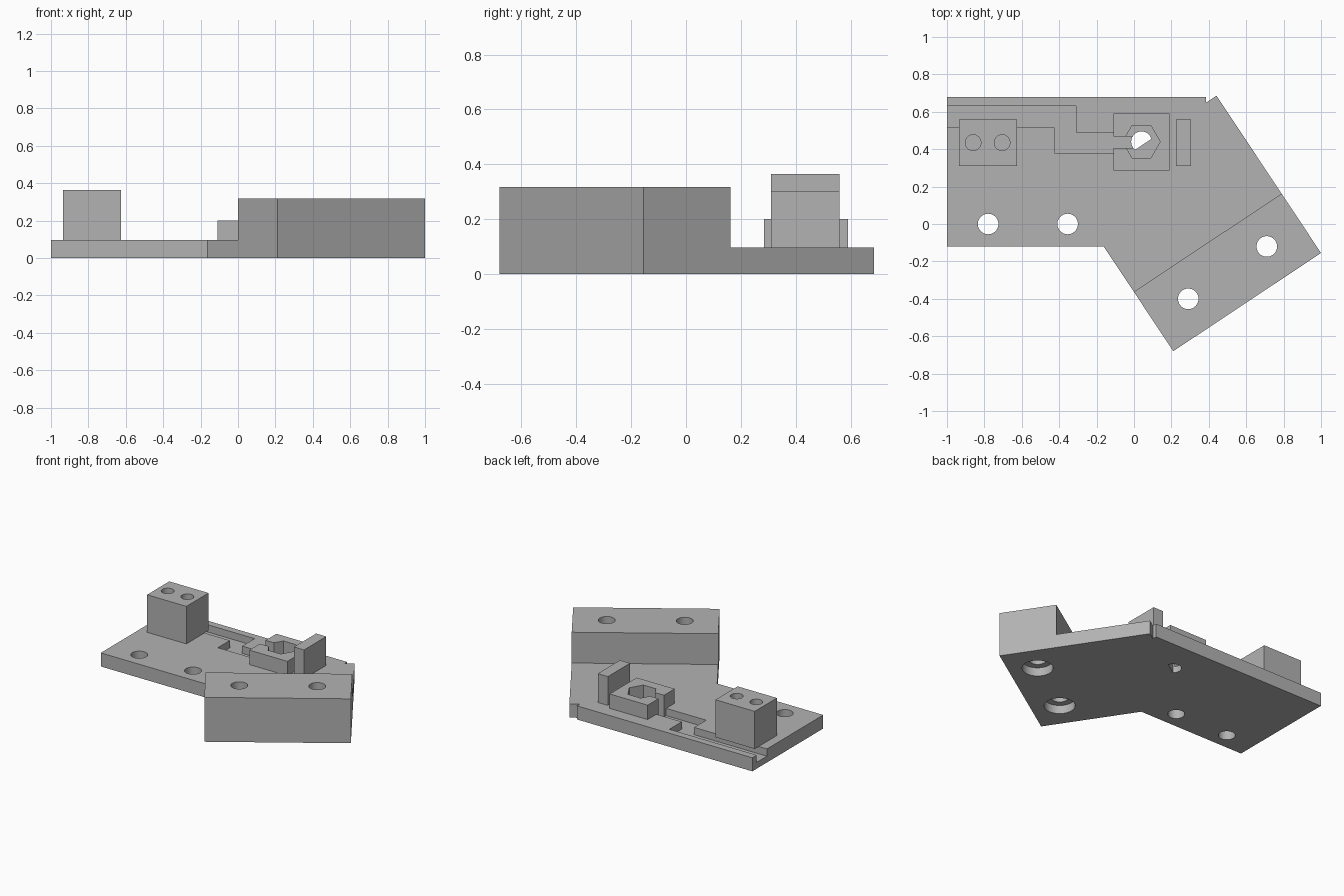
import bpy
import bmesh
import math
from mathutils import Vector

if "Cube" in bpy.data.objects:
    bpy.data.objects.remove(bpy.data.objects["Cube"], do_unlink=True)

grey = bpy.data.materials.new("plain_grey")
grey.use_nodes = True
colour = (0.45, 0.45, 0.45, 1)
grey.diffuse_color = colour
grey.node_tree.nodes["Principled BSDF"].inputs["Base Color"].default_value = colour

PLATE = 0.097
OVER = 0.5
HOLE = 0.055


def prism(name, points, z0, z1):
    """Extrude a flat counter-clockwise outline from z0 to z1."""
    bm = bmesh.new()
    low = [bm.verts.new((p[0], p[1], z0)) for p in points]
    high = [bm.verts.new((p[0], p[1], z1)) for p in points]
    bm.faces.new(low[::-1])
    bm.faces.new(high)
    for i in range(len(points)):
        j = (i + 1) % len(points)
        bm.faces.new((low[i], low[j], high[j], high[i]))
    mesh = bpy.data.meshes.new(name)
    bm.to_mesh(mesh)
    bm.free()
    mesh.materials.append(grey)
    obj = bpy.data.objects.new(name, mesh)
    bpy.context.collection.objects.link(obj)
    return obj


def box(name, x0, x1, y0, y1, z0, z1):
    return prism(name, [(x0, y0), (x1, y0), (x1, y1), (x0, y1)], z0, z1)


def round_prism(name, centre, radius, z0, z1, sides=40):
    turns = [math.tau * i / sides for i in range(sides)]
    return prism(name, [(centre[0] + radius * math.cos(a),
                         centre[1] + radius * math.sin(a)) for a in turns], z0, z1)


def combine(obj, tool, operation="DIFFERENCE"):
    """Apply a boolean and discard the helper."""
    mod = obj.modifiers.new("boolean", "BOOLEAN")
    mod.operation = operation
    mod.solver = "EXACT"
    mod.object = tool
    bpy.context.view_layer.objects.active = obj
    bpy.ops.object.modifier_apply(modifier=mod.name)
    bpy.data.objects.remove(tool, do_unlink=True)


# Directions of the angled half
corner = Vector((0.21, -0.68))
along = Vector((0.79, 0.525))
inward = Vector((-along.y, along.x)).normalized()


def angled(name, d0, d1, z1):
    a, b = corner + inward * d0, corner + inward * d1
    return prism(name, [a, a + along, b + along, b], 0, z1)


# Straight plate with screw holes, nut bore and wire channel
nut = (0.04, 0.44)
base = box("base_plate", -1, 0.385, -0.12, 0.68, 0, PLATE)
for centre in [(-0.78, 0), (-0.355, 0), nut]:
    combine(base, round_prism("cutter", centre, HOLE, -OVER, OVER))
channel = [(-1.1, 0.515), (-0.425, 0.515), (-0.425, 0.38), (-0.11, 0.38),
           (-0.11, 0.405), (0, 0.405), (0, 0.468), (-0.11, 0.468),
           (-0.11, 0.49), (-0.31, 0.49), (-0.31, 0.63), (-1.1, 0.63)]
combine(base, prism("cutter", channel, 0.045, OVER))

# Angled plate partly closes the nut bore
combine(base, angled("angled_plate", 0.381, 1.01, PLATE), "UNION")

# Tall mounting block with counterbored holes
block = angled("mounting_block", 0, 0.381, 0.317)
for centre in [(0.29, -0.4), (0.71, -0.12)]:
    combine(block, round_prism("cutter", centre, HOLE, -OVER, OVER))
    combine(block, round_prism("cutter", centre, 0.1, -OVER, 0.06))

# Sensor post with two blind holes
post = box("connector_post", -0.935, -0.625, 0.31, 0.56, PLATE, 0.365)
for x in (-0.86, -0.705):
    combine(post, round_prism("cutter", (x, 0.435), 0.042, 0.16, OVER))

# Nut holder with hexagonal pocket and wire slot
holder = box("nut_holder", -0.11, 0.19, 0.285, 0.59, PLATE, 0.2)
combine(holder, round_prism("cutter", nut, 0.1, 0, OVER, 6))
combine(holder, box("cutter", -0.2, 0, 0.405, 0.468, 0, OVER))

# Upright stop wall
wall = box("stop_wall", 0.225, 0.305, 0.31, 0.56, PLATE, 0.303)

# Smooth bores, sharp corners
bpy.ops.object.select_all(action="DESELECT")
for obj in (base, block, post, holder, wall):
    obj.select_set(True)
bpy.context.view_layer.objects.active = base
bpy.ops.object.shade_smooth_by_angle(angle=math.radians(30))
